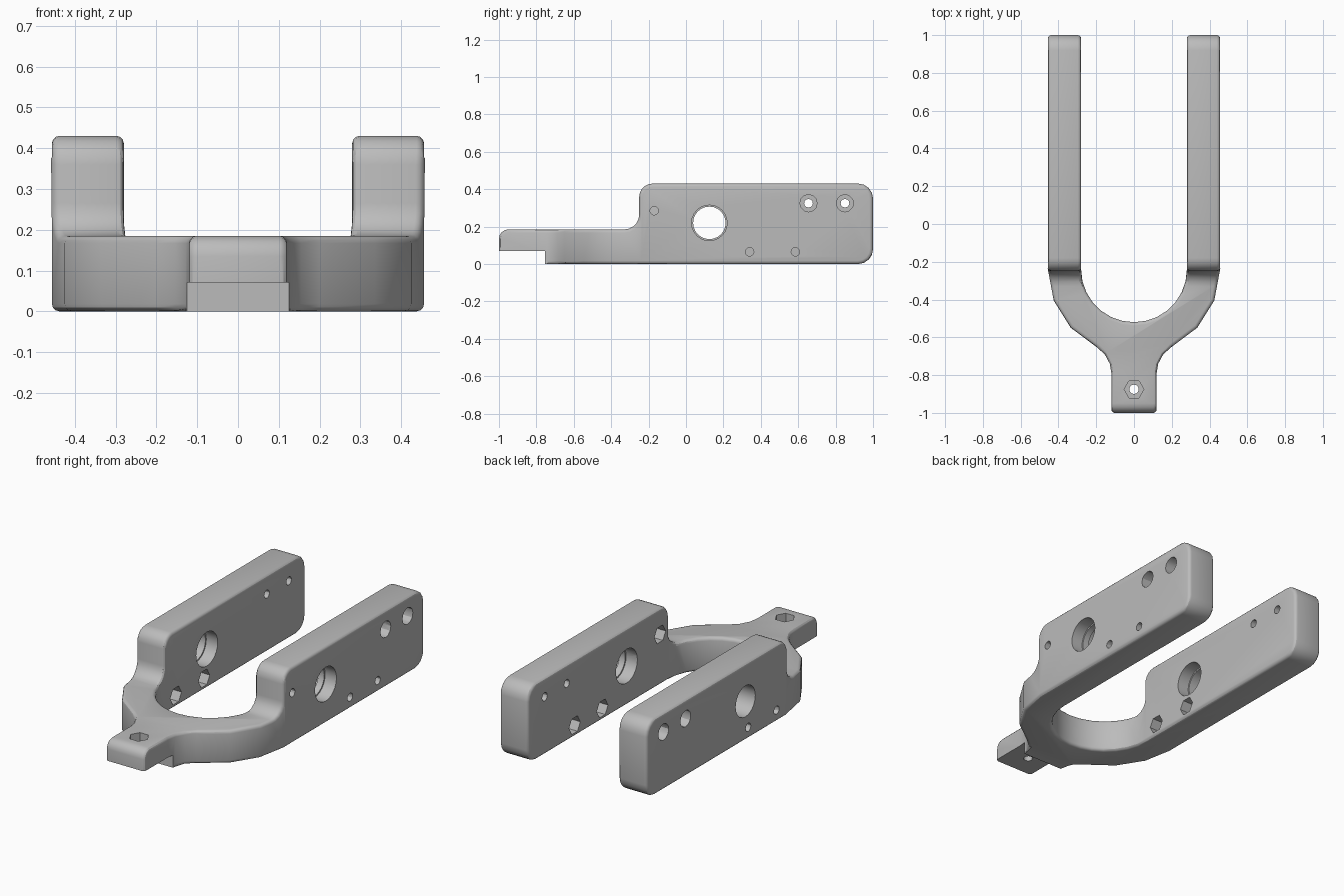
import bpy, bmesh, math
from mathutils import Matrix, Vector

if "Cube" in bpy.data.objects:
    bpy.data.objects.remove(bpy.data.objects["Cube"])

grey = bpy.data.materials.new("matte grey")
grey.use_nodes = True
grey.diffuse_color = (0.5, 0.5, 0.5, 1)
grey.node_tree.nodes["Principled BSDF"].inputs["Base Color"].default_value = (0.5, 0.5, 0.5, 1)


def arc(cu, cv, r, start, end, steps):
    angles = [math.radians(start + (end - start) * i / steps) for i in range(steps + 1)]
    return [(cu + r * math.cos(a), cv + r * math.sin(a)) for a in angles]


def make_object(name, bm):
    bmesh.ops.recalc_face_normals(bm, faces=bm.faces)
    mesh = bpy.data.meshes.new(name)
    bm.to_mesh(mesh)
    bm.free()
    mesh.materials.append(grey)
    obj = bpy.data.objects.new(name, mesh)
    bpy.context.collection.objects.link(obj)
    return obj


def prism(name, points, offset):
    bm = bmesh.new()
    face = bm.faces.new([bm.verts.new(p) for p in points])
    moved = bmesh.ops.extrude_face_region(bm, geom=[face])["geom"]
    bmesh.ops.translate(bm, vec=offset, verts=[v for v in moved if isinstance(v, bmesh.types.BMVert)])
    return make_object(name, bm)


def apply_boolean(obj, cutter, operation):
    cutter.hide_render = True
    mod = obj.modifiers.new("cut", "BOOLEAN")
    mod.operation, mod.solver, mod.object = operation, "EXACT", cutter
    bpy.context.view_layer.objects.active = obj
    bpy.ops.object.modifier_apply(modifier=mod.name)
    bpy.data.objects.remove(cutter)


# Fork outline from above: one half, then mirrored
inner = [(0.28, 1.2)] + arc(0, -0.24, 0.28, 0, -90, 7)
outer = [(0.12, -1.2), (0.12, -0.79), (0.128, -0.74), (0.155, -0.69)]
outer += arc(0, -0.24, 0.456, -64, 0, 3) + [(0.456, 1.2)]
half = outer + inner
plan = half + [(-x, y) for x, y in reversed(half[:-1])]
fork = prism("fork_frame", [(x, y, -0.2) for x, y in plan], (0, 0, 1))

# Side profile: stepped front tab, low yoke, tall rounded arms
side = [(-0.755, 0), (-0.755, 0.07), (-1, 0.07)]
side += arc(-0.95, 0.135, 0.05, 180, 90, 4)
side += arc(-0.33, 0.265, 0.08, 270, 360, 5)
side += arc(-0.18, 0.36, 0.07, 180, 90, 5)
side += arc(0.92, 0.35, 0.08, 90, 0, 4)
side += arc(0.92, 0.08, 0.08, 0, -90, 4)
profile = prism("side_profile", [(-0.7, y, z) for y, z in side], (1.4, 0, 0))
apply_boolean(fork, profile, "INTERSECT")

# Soften the convex edges, keeping the underside of the tab crisp
bm = bmesh.new()
bm.from_mesh(fork.data)
bmesh.ops.dissolve_limit(bm, angle_limit=0.01, verts=bm.verts, edges=bm.edges)
soft = [e for e in bm.edges
        if e.is_manifold and e.calc_face_angle_signed() > math.radians(40)
        and not all(v.co.y < -0.74 and v.co.z < 0.075 for v in e.verts)]
bmesh.ops.bevel(bm, geom=soft, offset=0.018, segments=3, profile=0.5,
                affect="EDGES", clamp_overlap=False)
bm.to_mesh(fork.data)
bm.free()


# Hole cutters
def add_pin(bm, centre, radius, length, sides, axis="X"):
    if axis == "X":
        turn = Matrix.Rotation(math.pi / 2, 4, "Y")
    else:
        turn = Matrix.Rotation(math.pi / 2, 4, "Z")
    bmesh.ops.create_cone(bm, cap_ends=True, segments=sides, radius1=radius, radius2=radius,
                          depth=length, matrix=Matrix.Translation(Vector(centre)) @ turn)


IN, OUT = 0.28, 0.456
nut_holes = {1: [(-0.17, 0.285), (0.34, 0.065), (0.585, 0.065)],
             -1: [(-0.15, 0.065), (0.1, 0.065)]}
rear_holes = [(0.655, 0.325), (0.85, 0.325)]
through, recess = bmesh.new(), bmesh.new()
for s in (1, -1):
    mid = s * (IN + OUT) / 2
    # axle bore with a thin lip
    add_pin(through, (mid, 0.125, 0.22), 0.087, 0.4, 24)
    add_pin(recess, (s * IN, 0.125, 0.22), 0.095, 0.14, 24)
    if s > 0:
        add_pin(recess, (s * OUT, 0.125, 0.22), 0.095, 0.14, 24)
    # screw holes with nut pockets on the inner face
    for y, z in nut_holes[s]:
        add_pin(through, (mid, y, z), 0.023, 0.4, 12)
        add_pin(recess, (s * IN, y, z), 0.05, 0.14, 6)
    # rear screw holes countersunk on the outer face
    for y, z in rear_holes:
        add_pin(through, (mid, y, z), 0.023, 0.4, 12)
        add_pin(recess, (s * OUT, y, z), 0.046, 0.14, 12)
# tab screw hole with nut pocket on top
add_pin(through, (0, -0.875, 0.12), 0.025, 0.4, 12, "Z")
add_pin(recess, (0, -0.875, 0.185), 0.052, 0.1, 6, "Z")
for name, cutter in (("through_holes", through), ("recesses", recess)):
    apply_boolean(fork, make_object(name, cutter), "DIFFERENCE")

# Smooth shading with sharp hole rims
bpy.ops.object.select_all(action="DESELECT")
fork.select_set(True)
bpy.context.view_layer.objects.active = fork
bpy.ops.object.shade_smooth_by_angle(angle=math.radians(30))
